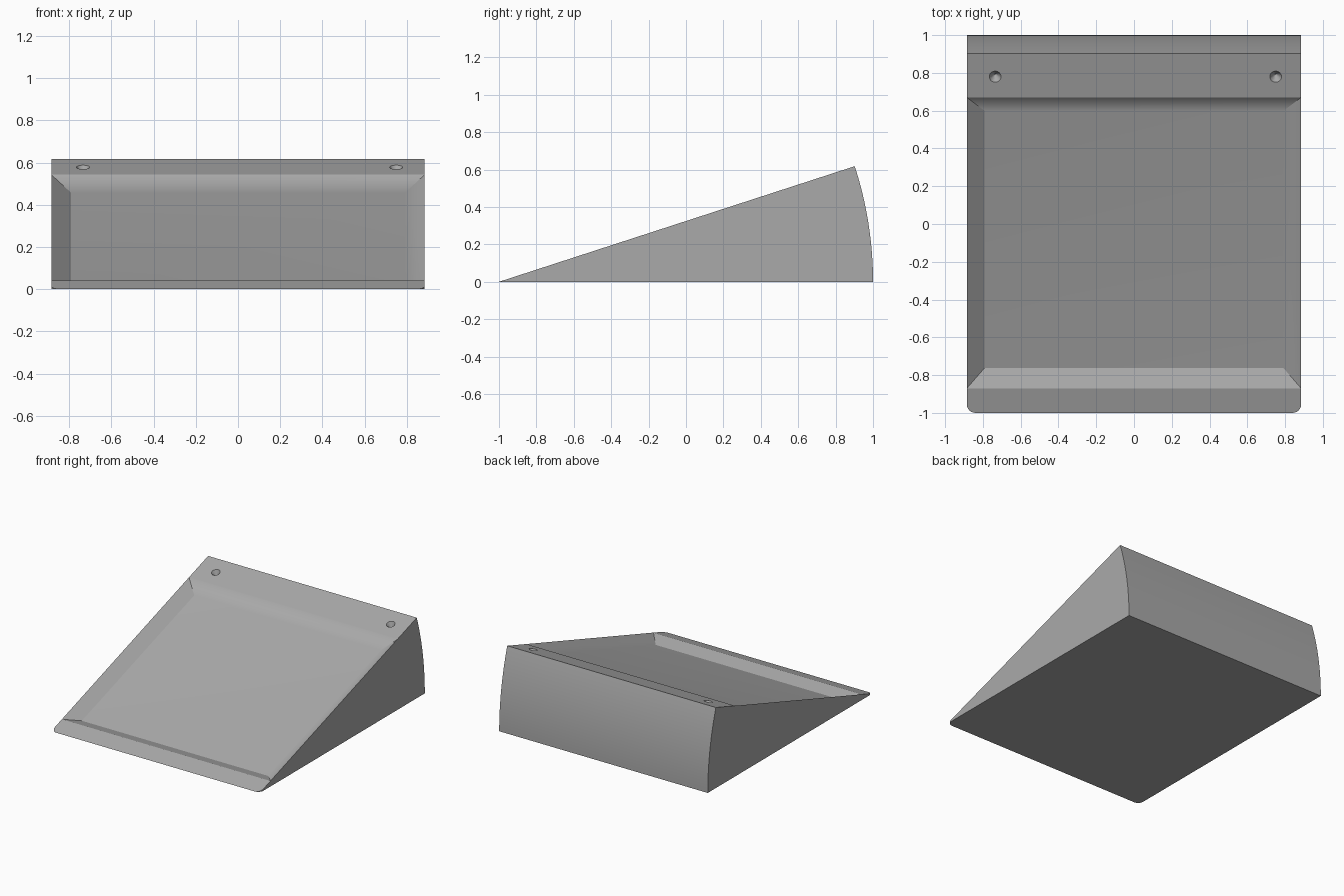
import bpy, bmesh, math
from mathutils import Vector

if "Cube" in bpy.data.objects:
    bpy.data.objects.remove(bpy.data.objects["Cube"])

ANG = math.radians(18)
C, S = math.cos(ANG), math.sin(ANG)
W, R, CORNER = 0.885, 2.0, 0.045      # half width, wedge radius, front corner radius
INSET, DEPTH = 0.094, 0.06            # tray wall run and depth
U0, U1 = 0.13 / C, 1.67 / C           # tray start and end along the slope

grey = bpy.data.materials.new("mid grey")
grey.diffuse_color = (0.4, 0.4, 0.4, 1)
grey.use_nodes = True
grey.node_tree.nodes["Principled BSDF"].inputs["Base Color"].default_value = grey.diffuse_color


def slope(x, u, depth=0.0):
    """Point at distance u up the slope, sunk below it by depth."""
    return Vector((x, -1 + u * C + depth * S, u * S - depth * C))


bm = bmesh.new()


def vert(p):
    return bm.verts.new(p)


def face(vs, smooth=False):
    f = bm.faces.new(vs)
    f.smooth = smooth
    return f


# Rounded front outline, left to right, on the slope and on the base
half = []
for i in range(7):
    a = math.pi / 2 * i / 6
    half.append((W - CORNER + CORNER * math.cos(a), -1 + CORNER * (1 - math.sin(a))))
plan = [(-x, y) for x, y in half] + half[::-1]
top = [vert((x, y, (y + 1) * math.tan(ANG))) for x, y in plan]
low = [t if y < -0.9999 else vert((x, y, 0)) for t, (x, y) in zip(top, plan)]
for i in range(len(plan) - 1):
    vs = list(dict.fromkeys([low[i], low[i + 1], top[i + 1], top[i]]))
    if len(vs) > 2:
        face(vs)

# Tray: rim, floor and four sloping walls (front-left, front-right, back-right, back-left)
rim = [vert(slope(x, u)) for x, u in ((-W, U0), (W, U0), (W, U1), (-W, U1))]
bed = [vert(slope(x, u, DEPTH)) for x, u in
       ((-W + INSET, U0 + INSET), (W - INSET, U0 + INSET),
        (W - INSET, U1 - INSET), (-W + INSET, U1 - INSET))]
face(bed, True)
for i in range(4):
    j = (i + 1) % 4
    face([rim[i], rim[j], bed[j], bed[i]], i in (1, 2))
bm.edges.get((rim[2], bed[2])).smooth = False

# Curved back, from the top edge down to the base
N = 16
arcs = []
for x in (-W, W):
    arcs.append([vert((x, -1 + R * math.cos(ANG * (1 - i / N)),
                       R * math.sin(ANG * (1 - i / N)))) for i in range(N + 1)])
left, right = arcs
for i in range(N):
    face([left[i], right[i], right[i + 1], left[i + 1]], True)

# Flat lip, flat ledge, sides and base
face(top + [rim[1], rim[0]])
face([rim[3], rim[2], right[0], left[0]])
face([low[0], top[0], rim[0], rim[3]] + left)
face([low[-1], top[-1], rim[1], rim[2]] + right)
face(low + [right[-1], left[-1]])
bmesh.ops.recalc_face_normals(bm, faces=bm.faces[:])

me = bpy.data.meshes.new("wedge_body")
bm.to_mesh(me)
bm.free()
me.materials.append(grey)
body = bpy.data.objects.new("wedge_body", me)
bpy.context.collection.objects.link(body)

# Conical holes in the ledge
for name, x in (("left_hole_cutter", -0.735), ("right_hole_cutter", 0.75)):
    r, d = 0.031, 0.05
    bpy.ops.mesh.primitive_cone_add(vertices=24, radius1=0, radius2=r * 2, depth=d * 2,
                                    location=slope(x, 1.78 / C), rotation=(ANG, 0, 0))
    cutter = bpy.context.object
    cutter.name = name
    cutter.data.materials.append(grey)
    cutter.hide_render = True
    cutter.hide_set(True)
    mod = body.modifiers.new("hole", 'BOOLEAN')
    mod.operation, mod.solver, mod.object = 'DIFFERENCE', 'EXACT', cutter

# Soft blend of the back and right tray walls into the floor
wn = body.modifiers.new("soft_blend", 'WEIGHTED_NORMAL')
wn.keep_sharp = True
